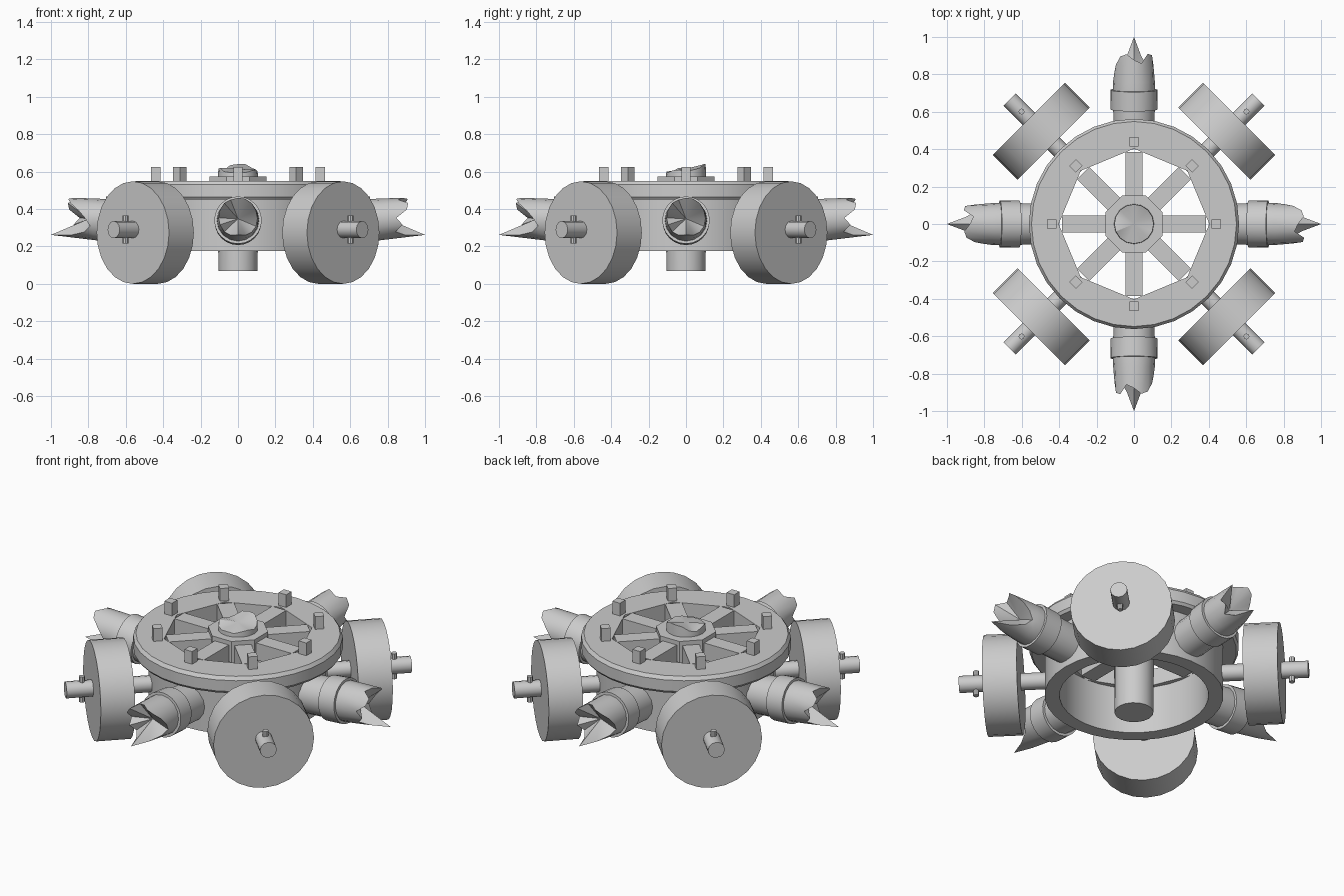
import bpy, bmesh, math
from mathutils import Matrix

if "Cube" in bpy.data.objects:
    bpy.data.objects.remove(bpy.data.objects["Cube"])

grey = bpy.data.materials.new("worn grey")
grey.diffuse_color = (0.6, 0.6, 0.6, 1)
grey.use_nodes = True
grey.node_tree.nodes["Principled BSDF"].inputs["Base Color"].default_value = grey.diffuse_color


def finish(name, bm, matrix=Matrix()):
    bmesh.ops.recalc_face_normals(bm, faces=bm.faces)
    bm.transform(matrix)
    me = bpy.data.meshes.new(name)
    bm.to_mesh(me)
    bm.free()
    me.materials.append(grey)
    ob = bpy.data.objects.new(name, me)
    bpy.context.collection.objects.link(ob)
    bpy.ops.object.select_all(action='DESELECT')
    ob.select_set(True)
    bpy.context.view_layer.objects.active = ob
    bpy.ops.object.shade_smooth_by_angle(angle=math.radians(32))
    return ob


def rod(name, rings, sides, matrix, jag=None, hollow=None):
    """Loft circles (distance, radius) along local x; jag is a broken end ring."""
    bm = bmesh.new()
    loops = []
    for d, r in rings:
        loops.append([bm.verts.new((d, r * math.cos(a), r * math.sin(a)))
                      for a in (2 * math.pi * i / sides for i in range(sides))])
    if jag:
        for v, d in zip(loops[-1], jag):
            v.co.x = d
    for a, b in zip(loops, loops[1:]):
        for i in range(sides):
            j = (i + 1) % sides
            bm.faces.new((a[i], a[j], b[j], b[i]))
    bm.faces.new(loops[0])
    if jag:
        # splintered end sinks to a hollow centre
        c = bm.verts.new((hollow, 0, 0))
        for i in range(sides):
            bm.faces.new((loops[-1][i], loops[-1][(i + 1) % sides], c))
    else:
        bm.faces.new(loops[-1])
    return finish(name, bm, matrix)


def ring_solid(name, profile, sides):
    """Revolve a closed profile of (radius or radius function, z)."""
    bm = bmesh.new()
    loops = []
    for r, z in profile:
        loop = []
        for i in range(sides):
            a = 2 * math.pi * i / sides
            rr = r(a) if callable(r) else r
            loop.append(bm.verts.new((rr * math.cos(a), rr * math.sin(a), z)))
        loops.append(loop)
    for a, b in zip(loops, loops[1:] + loops[:1]):
        for i in range(sides):
            j = (i + 1) % sides
            bm.faces.new((a[i], a[j], b[j], b[i]))
    return finish(name, bm)


def box(name, lo, hi, matrix):
    bm = bmesh.new()
    bmesh.ops.create_cube(bm, size=1)
    for v in bm.verts:
        v.co = [l + (c + 0.5) * (h - l) for c, l, h in zip(v.co, lo, hi)]
    return finish(name, bm, matrix)


def turn(deg, axis='Z'):
    return Matrix.Rotation(math.radians(deg), 4, axis)


def octagon(a):
    return 0.372 / math.cos(a % (math.pi / 4) - math.pi / 8)


UP = turn(-90, 'Y')

# open drum and the flanged top ring with an eight-sided opening
ring_solid("drum", [(0.40, 0.175), (0.48, 0.175), (0.48, 0.46), (0.40, 0.46)], 32)
ring_solid("top_ring", [(octagon, 0.45), (0.55, 0.45), (0.562, 0.465),
                        (0.562, 0.53), (0.548, 0.55), (octagon, 0.55)], 32)

# spokes and square pegs
for k in range(8):
    m = turn(45 * k)
    box("spoke", (0.09, -0.046, 0.45), (0.385, 0.046, 0.55), m)
    box("peg", (0.415, -0.025, 0.54), (0.465, 0.025, 0.625), m)

# eight-sided hub around a broken centre post
rod("hub", [(0.45, 0.164), (0.575, 0.164)], 8, turn(22.5) @ UP)
post_end = [0.64, 0.635, 0.61, 0.60, 0.615, 0.62, 0.60, 0.595,
            0.60, 0.595, 0.605, 0.61, 0.60, 0.61, 0.62, 0.64]
rod("centre_post", [(0.07, 0.105), (0.56, 0.108), (0.60, 0.105)], 16, UP,
    post_end, 0.615)

# four splintered logs with collars, tipped slightly upward
log_end = [0.82, 0.86, 0.905, 0.92, 0.89, 0.87, 0.92, 0.91,
           0.85, 0.88, 0.84, 0.89, 0.995, 0.89, 0.82, 0.79]
for k in range(4):
    m = turn(90 * k) @ Matrix.Translation((0, 0, 0.277)) @ turn(-5.1, 'Y')
    rod("broken_log", [(0.43, 0.108), (0.72, 0.113), (0.77, 0.111), (0.9, 0.104)],
        16, m, log_end, 0.80)
    rod("log_collar", [(0.615, 0.125), (0.72, 0.127)], 24, m)

# four diagonal wheels with axles and lock pins
for k in range(4):
    m = turn(45 + 90 * k)
    rod("wheel", [(0.608, 0.274), (0.795, 0.274)], 24,
        m @ Matrix.Translation((0, 0, 0.274)))
    rod("axle", [(0.42, 0.046), (0.94, 0.046)], 12,
        m @ Matrix.Translation((0, 0, 0.29)))
    rod("lock_pin", [(0.215, 0.016), (0.365, 0.016)], 8,
        m @ Matrix.Translation((0.85, 0, 0)) @ UP)
